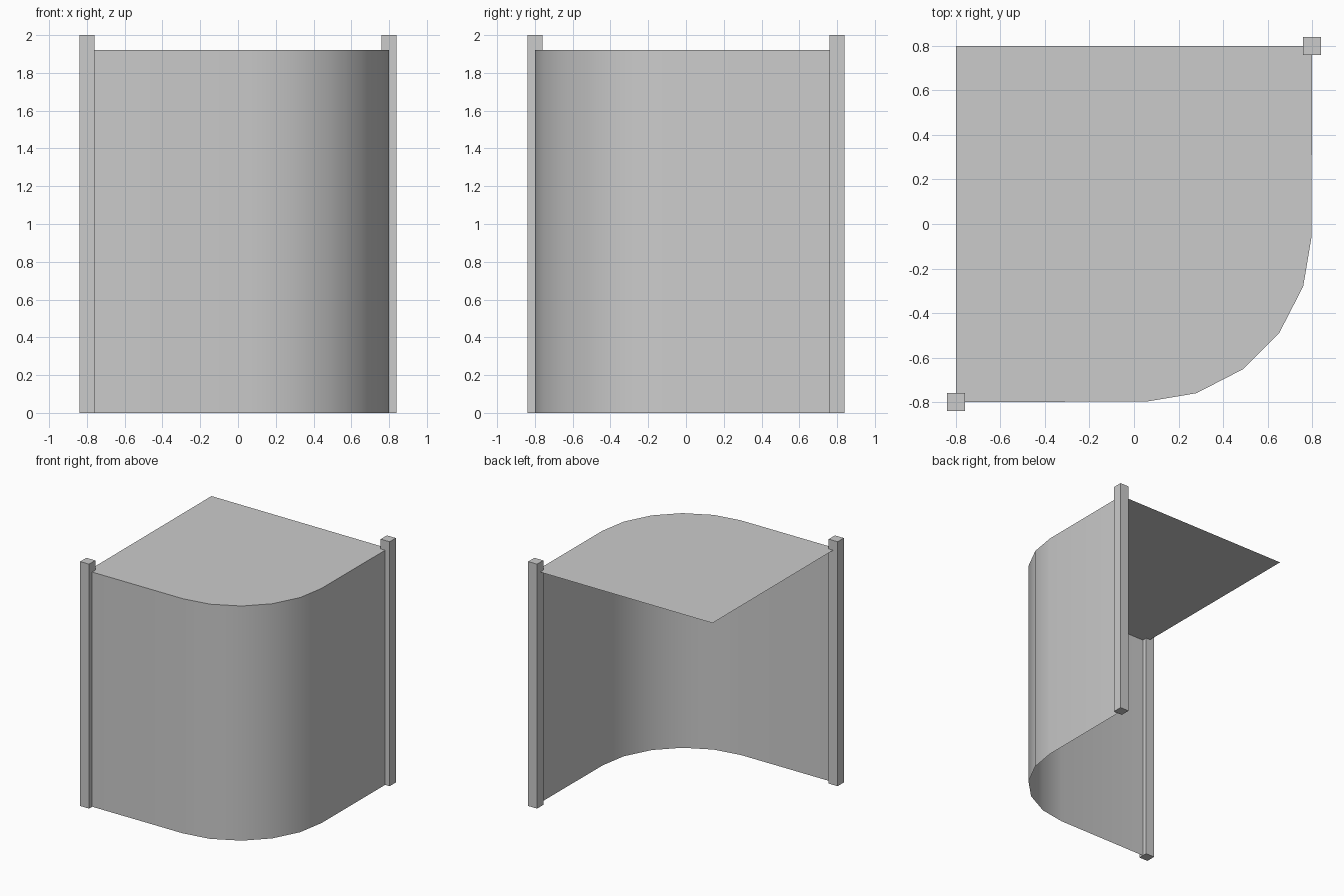
import bpy, bmesh
from mathutils import Matrix

if "Cube" in bpy.data.objects:
    bpy.data.objects.remove(bpy.data.objects["Cube"])

WALL_TOP = 1.92

# Plan of the wall: straight run, rounded front-right corner, straight run
half = [(-0.8, -0.8), (0.06, -0.797), (0.28, -0.76), (0.49, -0.652)]
plan = half + [(-y, -x) for x, y in reversed(half)]


def add_object(name, bm):
    mesh = bpy.data.meshes.new(name)
    bm.to_mesh(mesh)
    bm.free()
    obj = bpy.data.objects.new(name, mesh)
    bpy.context.collection.objects.link(obj)
    return obj


# Curved sheet wall, extruded upward from the plan
bm = bmesh.new()
verts = [bm.verts.new((x, y, 0)) for x, y in plan]
edges = [bm.edges.new(pair) for pair in zip(verts, verts[1:])]
top = bmesh.ops.extrude_edge_only(bm, edges=edges)["geom"]
bmesh.ops.translate(bm, vec=(0, 0, WALL_TOP),
                    verts=[g for g in top if isinstance(g, bmesh.types.BMVert)])
bm.normal_update()
if bm.faces[:][0].normal.y > 0:
    bmesh.ops.reverse_faces(bm, faces=bm.faces[:])
for face in bm.faces:
    face.smooth = True
add_object("curved_wall", bm)

# Flat roof sheet, closed at the back-left corner
bm = bmesh.new()
bm.faces.new([bm.verts.new((x, y, WALL_TOP)) for x, y in plan + [(-0.8, 0.8)]])
add_object("roof_sheet", bm)

# Square posts at both ends of the wall
for name, c in (("left_front_post", -0.8), ("right_back_post", 0.8)):
    bm = bmesh.new()
    bmesh.ops.create_cube(bm, size=1, matrix=Matrix.Translation((c, c, 1))
                          @ Matrix.Diagonal((0.08, 0.08, 2, 1)))
    add_object(name, bm)
